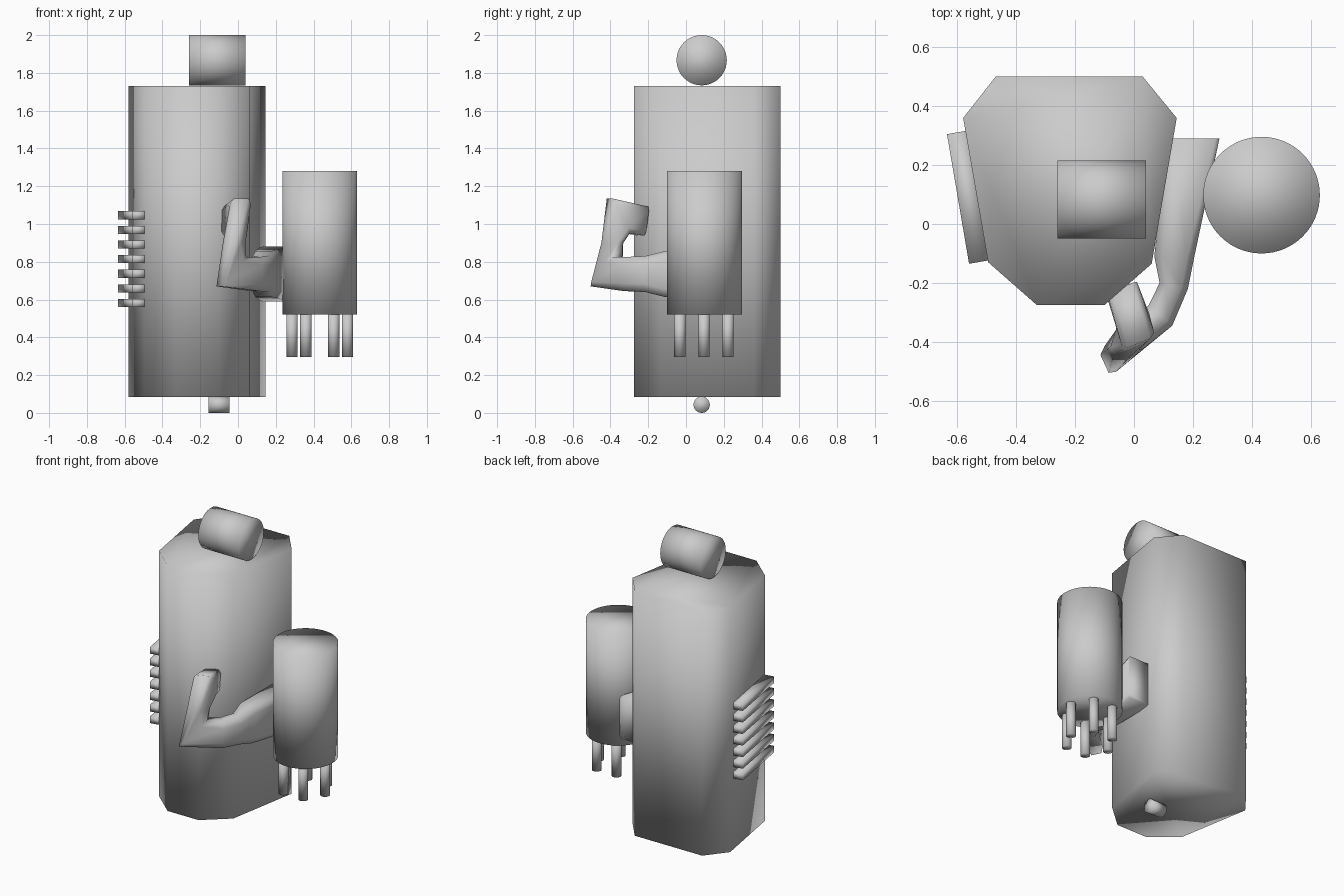
import bpy, math
from mathutils import Vector

cube = bpy.data.objects.get("Cube")
if cube:
    bpy.data.objects.remove(cube, do_unlink=True)

grey = bpy.data.materials.new("plain_grey")
grey.use_nodes = True
COLOUR = (0.6, 0.6, 0.6, 1)
grey.diffuse_color = COLOUR
grey.node_tree.nodes["Principled BSDF"].inputs["Base Color"].default_value = COLOUR


def loft(name, rings):
    """Skin a closed solid through rings of equal point count, smooth shaded."""
    n = len(rings[0])
    verts = [p for ring in rings for p in ring]
    faces = [list(range(n))[::-1], list(range(len(verts) - n, len(verts)))]
    for r in range(len(rings) - 1):
        for i in range(n):
            j = (i + 1) % n
            faces.append([r * n + i, r * n + j, (r + 1) * n + j, (r + 1) * n + i])
    mesh = bpy.data.meshes.new(name)
    mesh.from_pydata(verts, [], faces)
    mesh.materials.append(grey)
    obj = bpy.data.objects.new(name, mesh)
    bpy.context.collection.objects.link(obj)
    bpy.context.view_layer.objects.active = obj
    obj.select_set(True)
    bpy.ops.object.mode_set(mode="EDIT")
    bpy.ops.mesh.select_all(action="SELECT")
    bpy.ops.mesh.normals_make_consistent(inside=False)
    bpy.ops.object.mode_set(mode="OBJECT")
    bpy.ops.object.shade_smooth()
    obj.select_set(False)
    return obj


def prism(name, outline, z0, z1):
    return loft(name, [[(x, y, z) for x, y in outline] for z in (z0, z1)])


def circle(cx, cy, r, n):
    return [(cx + r * math.cos(math.tau * i / n), cy + r * math.sin(math.tau * i / n))
            for i in range(n)]


def roller(name, x0, x1, y, z, r):
    return loft(name, [[(x, a, b) for a, b in circle(y, z, r, 48)] for x in (x0, x1)])


# Main body: tall eight-sided block, wider at the back
prism("body", [(-0.47, 0.5), (0.03, 0.5), (0.145, 0.36), (0.06, -0.135),
               (-0.10, -0.275), (-0.33, -0.275), (-0.495, -0.13), (-0.58, 0.36)],
      0.085, 1.73)

# Rollers above and below the body
roller("top_roller", -0.26, 0.04, 0.083, 1.867, 0.133)
roller("bottom_roller", -0.155, -0.045, 0.083, 0.043, 0.043)

# Side drum with a ring of six pins
prism("side_drum", circle(0.433, 0.098, 0.198, 64), 0.52, 1.28)
for i, (x, y) in enumerate(circle(0.433, 0.095, 0.147, 6)):
    prism(f"drum_pin_{i + 1}", circle(x, y, 0.03, 24), 0.295, 0.54)

# Stack of cooling fins
for i in range(7):
    z = 0.56 + i * 0.0775
    prism(f"cooling_fin_{i + 1}",
          [(-0.635, 0.305), (-0.56, 0.318), (-0.485, -0.122), (-0.56, -0.135)],
          z, z + 0.043)


# Bent arm: each section is a centre, an inner/up half axis, a side half axis
def section(centre, up, side, cut):
    c, u, s = Vector(centre), Vector(up), Vector(side)
    k = 1 - cut
    corners = [(1, k), (k, 1), (-k, 1), (-1, k), (-1, -k), (-k, -1), (k, -1), (1, -k)]
    return [c + u * a + s * b for a, b in corners]


loft("arm", [
    section((0.2, 0.29, 0.735), (0, 0, 0.145), (0.09, 0, 0), 0.15),
    section((0.137, -0.11, 0.735), (0, 0, 0.122), (0.068, 0, 0), 0.35),
    section((0.135, -0.21, 0.735), (0, 0, 0.095), (0.048, -0.01, 0), 0.45),
    section((0.09, -0.31, 0.735), (0, 0, 0.09), (0.04, -0.035, 0), 0.45),
    section((-0.035, -0.42, 0.748), (0.065, 0.055, 0.078), (0.02, -0.043, 0), 0.3),
    section((-0.02, -0.39, 0.9), (0.02, 0.055, 0.0), (0.048, -0.005, 0), 0.4),
    section((0.005, -0.358, 1.043), (-0.012, 0.046, -0.092), (0.055, 0.022, 0), 0.3),
    section((-0.04, -0.225, 1.015), (0, -0.01, -0.077), (0.05, 0.022, 0), 0.3),
])
